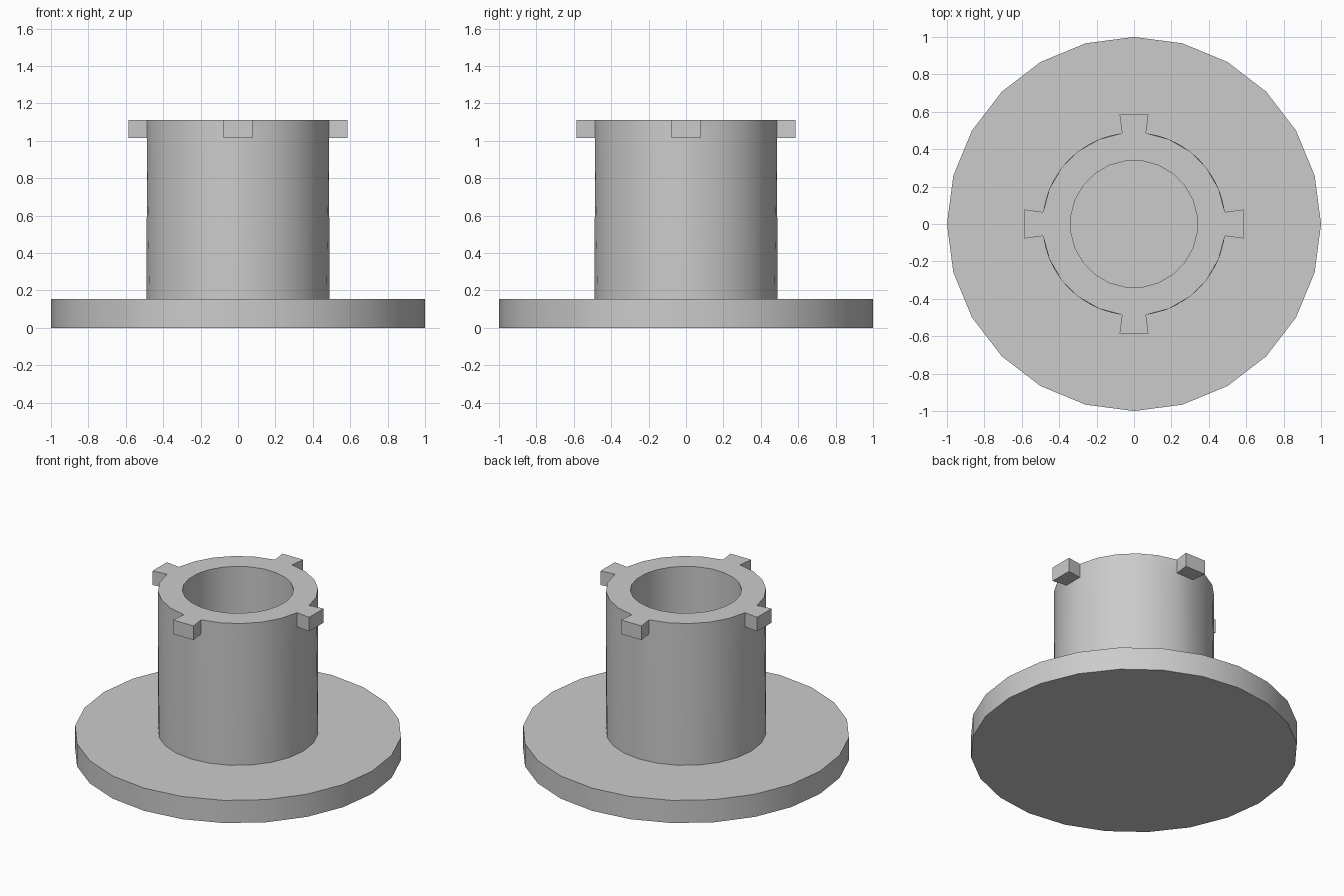
import bpy
import bmesh
from math import cos, sin, pi, radians

if "Cube" in bpy.data.objects:
    bpy.data.objects.remove(bpy.data.objects["Cube"], do_unlink=True)

SIDES = 24
STEP = 2 * pi / SIDES
BASE_TOP, LUG_BOTTOM, TOP = 0.153, 1.015, 1.11
OUTER, BORE, LUG_REACH = 0.49, 0.34, 0.59

grey = bpy.data.materials.new("grey plastic")
grey.use_nodes = True
colour = (0.6, 0.6, 0.6, 1)
grey.diffuse_color = colour
grey.node_tree.nodes["Principled BSDF"].inputs["Base Color"].default_value = colour


def ring(bm, radius, z, turn=0.0):
    return [bm.verts.new((radius * cos((i + turn) * STEP),
                          radius * sin((i + turn) * STEP), z)) for i in range(SIDES)]


def bridge(bm, a, b):
    return [bm.faces.new((a[i - 1], a[i], b[i], b[i - 1])) for i in range(SIDES)]


def finish(bm, name):
    bmesh.ops.recalc_face_normals(bm, faces=bm.faces[:])
    mesh = bpy.data.meshes.new(name)
    bm.to_mesh(mesh)
    bm.free()
    mesh.materials.append(grey)
    obj = bpy.data.objects.new(name, mesh)
    bpy.context.collection.objects.link(obj)
    bpy.ops.object.select_all(action="DESELECT")
    obj.select_set(True)
    bpy.context.view_layer.objects.active = obj
    bpy.ops.object.shade_smooth_by_angle(angle=radians(30))


# Round base plate
bm = bmesh.new()
low, high = ring(bm, 1, 0), ring(bm, 1, BASE_TOP)
bridge(bm, low, high)
bm.faces.new(low)
bm.faces.new(high)
finish(bm, "base_plate")

# Hollow tube; its upper rings are turned half a step so a facet faces each axis
bm = bmesh.new()
foot = ring(bm, OUTER, BASE_TOP)
collar = ring(bm, OUTER, LUG_BOTTOM, 0.5)
rim = ring(bm, OUTER, TOP, 0.5)
bore_top = ring(bm, BORE, TOP, 0.5)
bore_foot = ring(bm, BORE, BASE_TOP, 0.5)
for i in range(SIDES):
    bm.faces.new((foot[i - 1], foot[i], collar[i - 1]))
    bm.faces.new((foot[i], collar[i], collar[i - 1]))
band = bridge(bm, collar, rim)
bridge(bm, rim, bore_top)
bridge(bm, bore_top, bore_foot)

# Four flared lugs pulled out of the upper band
lugs = bmesh.ops.extrude_discrete_faces(bm, faces=band[::SIDES // 4])["faces"]
for face in lugs:
    for vert in face.verts:
        vert.co.x *= LUG_REACH / OUTER
        vert.co.y *= LUG_REACH / OUTER
finish(bm, "tube_with_lugs")
